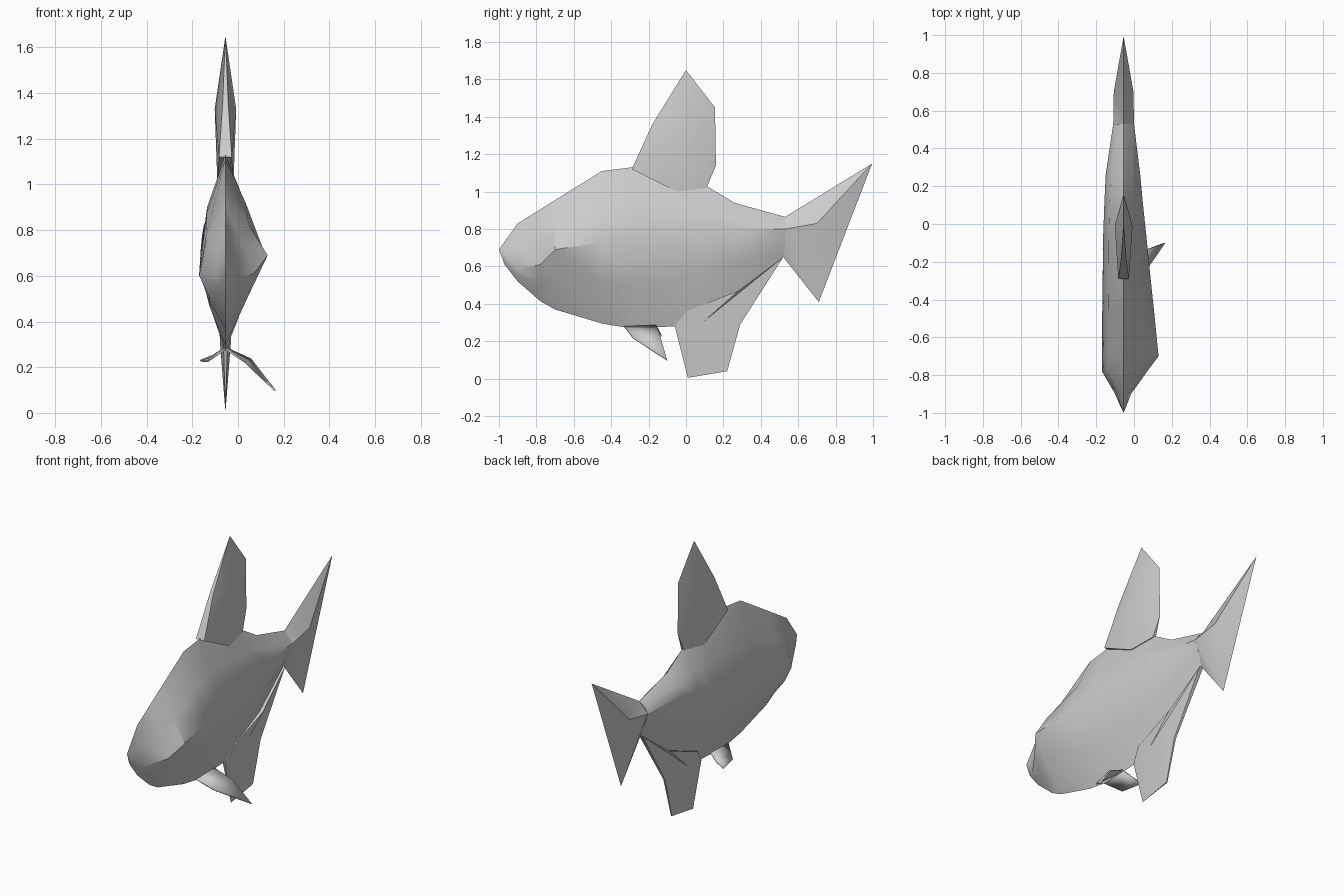
import bpy, bmesh, math

cube = bpy.data.objects.get("Cube")
if cube:
    bpy.data.objects.remove(cube)

MID = -0.055  # x of the fish's centre plane

grey = bpy.data.materials.new("pale grey")
grey.use_nodes = True
colour = (0.6, 0.6, 0.6, 1)
grey.diffuse_color = colour
grey.node_tree.nodes["Principled BSDF"].inputs["Base Color"].default_value = colour


def finish(name, bm, angle=35):
    bmesh.ops.remove_doubles(bm, verts=bm.verts[:], dist=0.0005)
    bmesh.ops.recalc_face_normals(bm, faces=bm.faces[:])
    mesh = bpy.data.meshes.new(name)
    bm.to_mesh(mesh)
    bm.free()
    mesh.materials.append(grey)
    obj = bpy.data.objects.new(name, mesh)
    bpy.context.collection.objects.link(obj)
    bpy.ops.object.select_all(action='DESELECT')
    obj.select_set(True)
    bpy.context.view_layer.objects.active = obj
    bpy.ops.object.shade_smooth_by_angle(angle=math.radians(angle))
    return obj


def section(y, top, bottom, left_x, left_z, right_x, right_z):
    """Ring of eight points: keel, flanks and back."""
    def flank(x, z, bulge_up, bulge_down):
        k = (x - MID) / 0.115
        half = (x + MID) / 2
        return [(half + k * bulge_up, y, (z + top) / 2), (x, y, z),
                (half + k * bulge_down, y, (z + bottom) / 2)]
    left = flank(left_x, left_z, 0.006, 0.01)
    right = flank(right_x, right_z, 0.026, 0.014)
    return [(MID, y, top)] + left + [(MID, y, bottom)] + right[::-1]


# Body: lofted rings from snout to tail root
stations = [
    (-0.97, 0.733, 0.61, -0.043, 0.65, -0.07, 0.65),
    (-0.9, 0.83, 0.52, -0.015, 0.585, -0.10, 0.60),
    (-0.78, 0.905, 0.415, 0.07, 0.61, -0.17, 0.60),
    (-0.7, 0.955, 0.37, 0.13, 0.69, -0.17, 0.61),
    (-0.45, 1.11, 0.295, 0.105, 0.73, -0.168, 0.64),
    (-0.29, 1.13, 0.268, 0.088, 0.745, -0.166, 0.67),
    (-0.06, 1.07, 0.28, 0.065, 0.77, -0.163, 0.72),
    (0.11, 1.03, 0.33, 0.047, 0.79, -0.157, 0.78),
    (0.26, 0.94, 0.42, 0.033, 0.805, -0.15, 0.82),
    (0.53, 0.865, 0.66, 0.0, 0.80, -0.11, 0.80),
]
bm = bmesh.new()
rings = [[bm.verts.new(p) for p in section(*s)] for s in stations]
snout = bm.verts.new((MID, -1, 0.69))
for i in range(8):
    j = (i + 1) % 8
    bm.faces.new((snout, rings[0][i], rings[0][j]))
    for a, b in zip(rings, rings[1:]):
        bm.faces.new((a[i], a[j], b[j], b[i]))
bm.faces.new(rings[-1])
finish("body", bm)


def blade(name, outline, centre):
    """Upright fin: each point is (y, z, half thickness)."""
    bm = bmesh.new()
    sides = []
    for s in (1, -1):
        rim = [bm.verts.new((MID + s * w, y, z)) for y, z, w in outline]
        y, z, w = centre
        hub = bm.verts.new((MID + s * w, y, z))
        for i, v in enumerate(rim):
            bm.faces.new((hub, v, rim[(i + 1) % len(rim)]))
        sides.append(rim)
    a, b = sides
    for i in range(len(a)):
        j = (i + 1) % len(a)
        bm.faces.new((a[i], a[j], b[j], b[i]))
    return finish(name, bm)


# Upright fins
blade("dorsal_fin", [(-0.29, 1.12, 0.028), (-0.18, 1.36, 0.012), (0, 1.65, 0),
                     (0.155, 1.45, 0), (0.16, 1.14, 0), (0.11, 1.02, 0.01),
                     (-0.05, 1.0, 0.035)], (-0.01, 1.33, 0.047))
blade("anal_fin", [(-0.06, 0.28, 0.008), (0.01, 0.005, 0), (0.22, 0.04, 0.003),
                   (0.29, 0.29, 0.006), (0.52, 0.65, 0.012), (0.28, 0.47, 0.03),
                   (0, 0.36, 0.025)], (0.1, 0.31, 0.024))

# Tail: forked pyramid with a ridge on each side
bm = bmesh.new()
top, low_root, high_tip, low_tip = [bm.verts.new((MID, y, z)) for y, z in
    ((0.53, 0.865), (0.52, 0.65), (0.995, 1.15), (0.71, 0.41))]
for s in (1, -1):
    root = bm.verts.new((MID + s * 0.055, 0.53, 0.80))
    ridge = bm.verts.new((MID + s * 0.052, 0.70, 0.83))
    for face in ((top, ridge, high_tip), (ridge, low_tip, high_tip),
                 (top, root, ridge), (root, low_tip, ridge),
                 (root, low_root, low_tip), (top, low_root, root)):
        bm.faces.new(face)
finish("tail_fin", bm, 30)


# Paired belly fins, one long and one short
def belly_fin(name, points):
    bm = bmesh.new()
    bm.faces.new([bm.verts.new(p) for p in points])
    bmesh.ops.triangulate(bm, faces=bm.faces[:])
    obj = finish(name, bm)
    thick = obj.modifiers.new("thickness", 'SOLIDIFY')
    thick.thickness = 0.008
    thick.offset = 0


front_root, back_root = (MID, -0.33, 0.28), (MID, -0.16, 0.285)
belly_fin("left_belly_fin", [front_root, (0.035, -0.285, 0.22), (0.163, -0.1, 0.097),
                             (0.055, -0.14, 0.235), back_root])
belly_fin("right_belly_fin", [front_root, (-0.135, -0.26, 0.225), (-0.165, -0.13, 0.228),
                              (-0.11, -0.14, 0.25), back_root])
